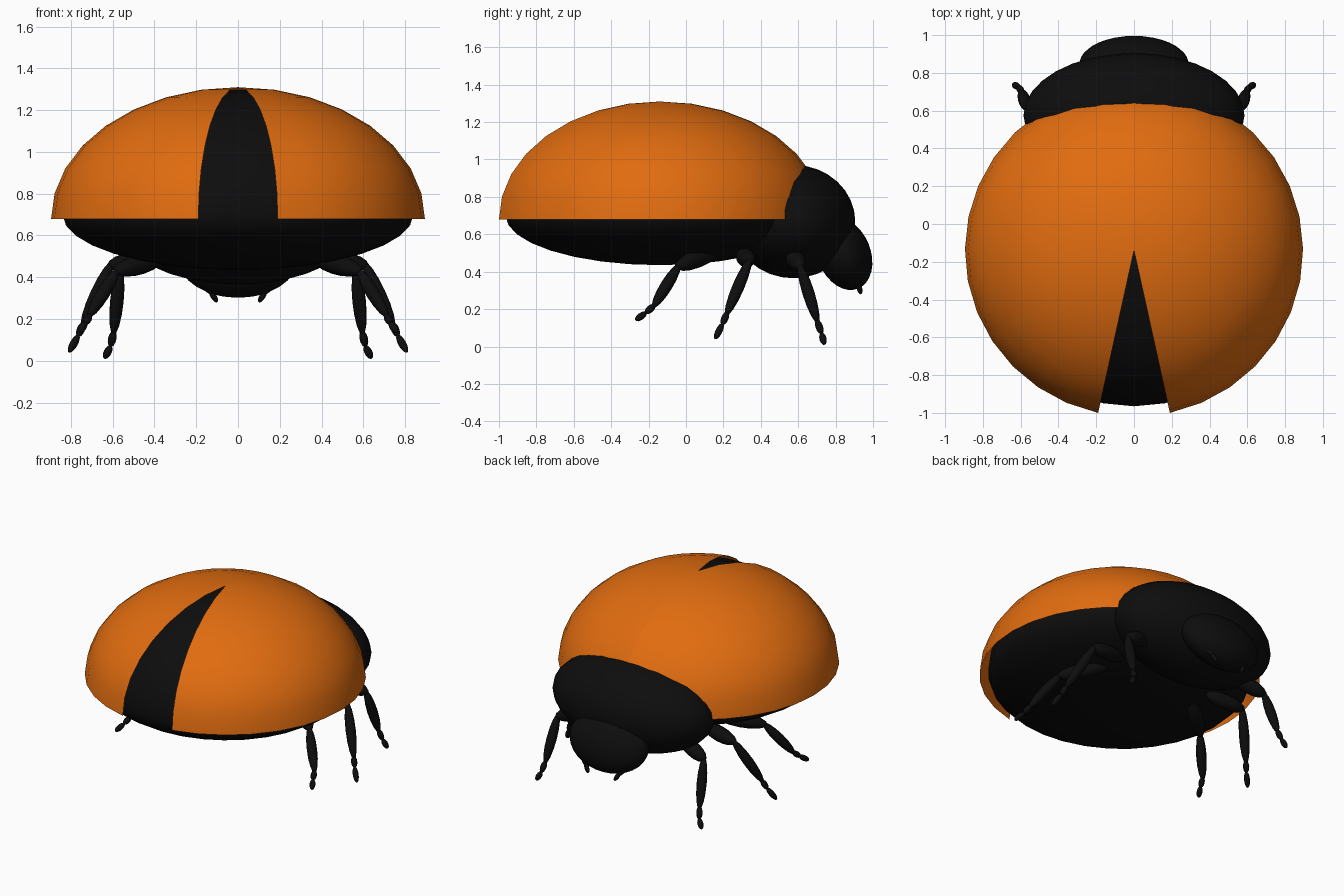
import bpy, bmesh, math
from mathutils import Vector, Matrix

cube = bpy.data.objects.get("Cube")
if cube:
    bpy.data.objects.remove(cube, do_unlink=True)


def material(name, rgb):
    m = bpy.data.materials.new(name)
    m.use_nodes = True
    m.diffuse_color = (*rgb, 1)
    bsdf = m.node_tree.nodes["Principled BSDF"]
    bsdf.inputs["Base Color"].default_value = (*rgb, 1)
    bsdf.inputs["Roughness"].default_value = 0.7
    return m


orange = material("orange", (0.75, 0.15, 0.005))
black = material("black", (0.004, 0.004, 0.004))


def finish(name, bm, mat, mirror=False):
    for f in bm.faces:
        f.smooth = True
    mesh = bpy.data.meshes.new(name)
    bm.to_mesh(mesh)
    bm.free()
    mesh.materials.append(mat)
    ob = bpy.data.objects.new(name, mesh)
    bpy.context.collection.objects.link(ob)
    if mirror:
        mod = ob.modifiers.new("mirror", 'MIRROR')
        mod.use_clip = False
        mod.use_mirror_merge = False
    return ob


def ellipsoid(bm, centre, radii, rot=None, seg=32, rings=16):
    mat = Matrix.Translation(centre) @ (rot or Matrix()) @ Matrix.Diagonal((*radii, 1))
    return bmesh.ops.create_uvsphere(bm, u_segments=seg, v_segments=rings, radius=1, matrix=mat)["verts"]


def segment(bm, a, b, r):
    """Slender spindle from a to b."""
    a, b = Vector(a), Vector(b)
    rot = (b - a).to_track_quat('Z', 'Y').to_matrix().to_4x4()
    ellipsoid(bm, (a + b) / 2, (r, r, (b - a).length / 2), rot, 12, 8)


MID_Y = -0.14

# Wing case: one half of an open dome, turned out from the rear centre line
bm = bmesh.new()
steps, rings = 15, 8
start = math.radians(12.25)
rows = []
for j in range(rings):
    e = math.pi / 2 * j / rings
    row = []
    for i in range(steps + 1):
        t = start + (math.pi - start) * i / steps
        row.append(bm.verts.new((0.895 * math.sin(t) * math.cos(e),
                                 MID_Y - 0.88 * math.cos(t) * math.cos(e),
                                 0.68 + 0.63 * math.sin(e))))
    rows.append(row)
top = bm.verts.new((0, MID_Y, 1.31))
for i in range(steps):
    for lo, hi in zip(rows, rows[1:]):
        bm.faces.new((lo[i], lo[i + 1], hi[i + 1], hi[i]))
    bm.faces.new((rows[-1][i], rows[-1][i + 1], top))
finish("wing_cases", bm, orange, mirror=True)

# Abdomen: tall dome above, shallow belly below
bm = bmesh.new()
for v in ellipsoid(bm, (0, MID_Y, 0), (0.84, 0.825, 1)):
    v.co.z = 0.70 + v.co.z * (0.598 if v.co.z > 0 else 0.265)
finish("abdomen", bm, black)

# Thorax shield
bm = bmesh.new()
ellipsoid(bm, (0, 0.575, 0.668), (0.585, 0.33, 0.303))
finish("thorax", bm, black)

# Head, tipped forward
bm = bmesh.new()
ellipsoid(bm, (0, 0.845, 0.495), (0.29, 0.142, 0.2), Matrix.Rotation(math.radians(22), 4, 'X'))
finish("head", bm, black)

# Mouth feelers
bm = bmesh.new()
segment(bm, (0.17, 0.89, 0.40), (0.125, 0.925, 0.32), 0.022)
segment(bm, (0.135, 0.92, 0.34), (0.10, 0.935, 0.28), 0.015)
finish("mouth_feelers", bm, black, mirror=True)

# Legs: hip, knee, ankle, mid foot, toe
legs = {
    "front_legs": [(0.36, 0.56, 0.50), (0.565, 0.61, 0.43), (0.595, 0.70, 0.14), (0.61, 0.725, 0.07), (0.64, 0.74, 0.01)],
    "middle_legs": [(0.36, 0.30, 0.49), (0.61, 0.34, 0.46), (0.74, 0.22, 0.18), (0.765, 0.195, 0.12), (0.81, 0.155, 0.04)],
    "rear_legs": [(0.34, 0.16, 0.51), (0.58, -0.04, 0.43), (0.71, -0.17, 0.22), (0.73, -0.215, 0.18), (0.76, -0.27, 0.14)],
}
widths = [0.05, 0.033, 0.02, 0.019]
for name, path in legs.items():
    bm = bmesh.new()
    for a, b, r in zip(path, path[1:], widths):
        a, b = Vector(a), Vector(b)
        lap = (b - a) * 0.06
        segment(bm, a - lap, b + (lap if b != Vector(path[-1]) else lap * 0), r)
    finish(name, bm, black, mirror=True)
